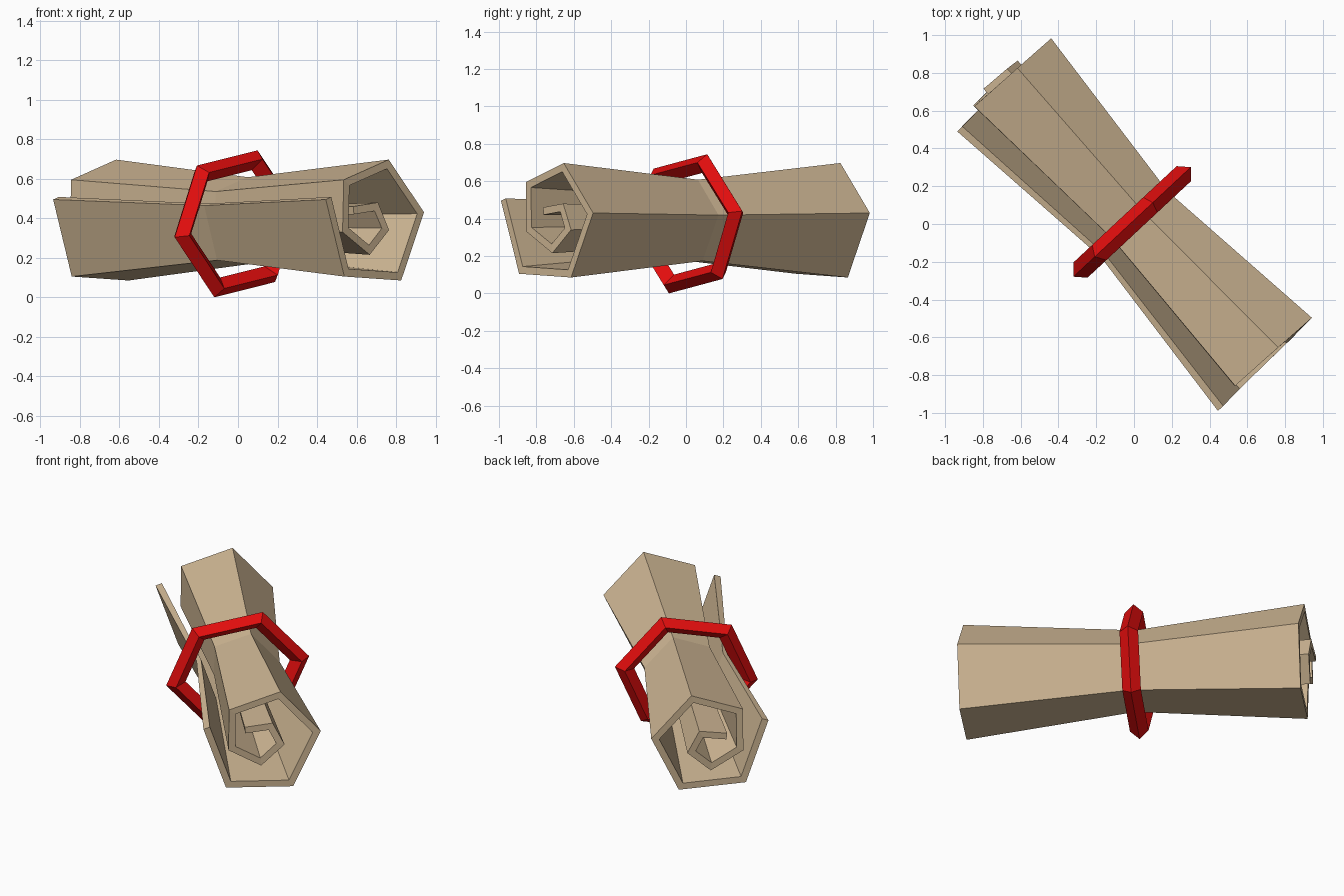
import bpy, bmesh
from mathutils import Vector

if "Cube" in bpy.data.objects:
    bpy.data.objects.remove(bpy.data.objects["Cube"])

AXIS = Vector((0.682, -0.731, 0))   # along the roll
SIDE = Vector((0.731, 0.682, 0))    # horizontal, across the roll


def place(d, u, z):
    return AXIS * d + SIDE * u + Vector((0, 0, z))


def material(name, rgb):
    m = bpy.data.materials.new(name)
    m.diffuse_color = (*rgb, 1)
    m.use_nodes = True
    m.node_tree.nodes["Principled BSDF"].inputs["Base Color"].default_value = m.diffuse_color
    return m


def loft(name, rows, mat, closed_path):
    """Skin closed cross-sections; either cap the ends or close the path."""
    bm = bmesh.new()
    vs = [[bm.verts.new(p) for p in row] for row in rows]
    n, m = len(rows), len(rows[0])
    for i in range(n if closed_path else n - 1):
        a, b = vs[i], vs[(i + 1) % n]
        for j in range(m):
            k = (j + 1) % m
            bm.faces.new((a[j], a[k], b[k], b[j]))
    if not closed_path:
        bm.faces.new(vs[0])
        bm.faces.new(vs[-1][::-1])
    bmesh.ops.recalc_face_normals(bm, faces=bm.faces)
    me = bpy.data.meshes.new(name)
    bm.to_mesh(me)
    bm.free()
    me.materials.append(mat)
    ob = bpy.data.objects.new(name, me)
    bpy.context.collection.objects.link(ob)
    return ob


def offset_left(pts, t):
    """Mitred inner offset of an open polyline."""
    out = []
    for i, p in enumerate(pts):
        dirs = []
        if i > 0:
            dirs.append((p - pts[i - 1]).normalized())
        if i < len(pts) - 1:
            dirs.append((pts[i + 1] - p).normalized())
        ns = [Vector((-e.y, e.x)) for e in dirs]
        mid = sum(ns, Vector((0, 0))).normalized()
        out.append(p + mid * (t / mid.dot(ns[0])))
    return out


paper = material("parchment tan", (0.64, 0.485, 0.305))
red = material("ring red", (0.75, 0.004, 0.004))

# Rolled sheet: spiral outline from the loose flap inwards, in (side, z)
spiral = [Vector(p) for p in (
    (-0.35, 0.495), (-0.215, 0.105), (0.185, 0.085), (0.35, 0.43),
    (0.112, 0.697), (-0.193, 0.595), (-0.195, 0.33), (0.0, 0.215),
    (0.14, 0.34), (0.07, 0.48), (-0.095, 0.46))]
inner = offset_left(spiral, 0.04)
last = len(spiral) - 1
centre = Vector((0.0, 0.39))
rows = []
# wide ends, narrow waist; inner turns slide slightly towards the back
for d, s in ((-1.012, 1.0), (0.0, 0.71), (1.012, 1.0)):
    def point(p, i):
        q = centre + (p - centre) * s
        return place(d + 0.015 - 0.07 * i / last, q.x, q.y)
    rows.append([point(p, i) for i, p in enumerate(spiral)]
                + [point(inner[i], i) for i in range(last, -1, -1)])

# Skin as strips along the sheet so the spiral ends are made of quads
strips = []
for i in range(last + 1):
    o, n = [r[i] for r in rows], [r[2 * last + 1 - i] for r in rows]
    strips.append(o + n[::-1])
loft("rolled_sheet", strips, paper, False)

# Six-sided ring with a diamond section
half = [(0.425, 0.068), (0.15, 0.372), (-0.27, 0.295)]
hexagon = half + [(-u, -z) for u, z in half]
section = [(0, 1.0), (0.055, 0.88), (0, 0.73), (-0.055, 0.88)]
loft("binding_ring",
     [[place(d - 0.015, u * s, 0.372 + z * s) for d, s in section]
      for u, z in hexagon], red, True)
